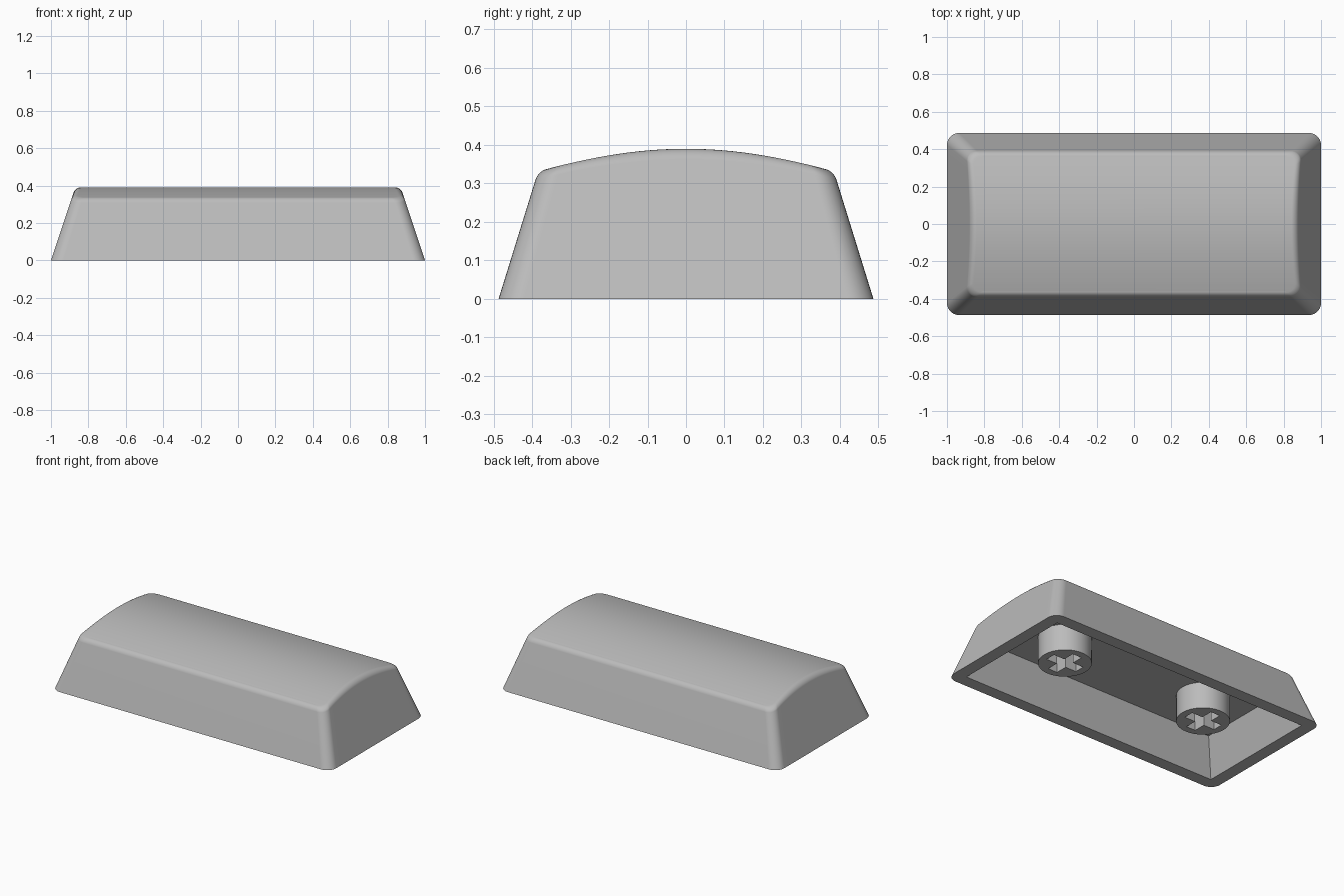
import bpy, bmesh, math

if "Cube" in bpy.data.objects:
    bpy.data.objects.remove(bpy.data.objects["Cube"])

HX, HY = 1.0, 0.487          # half footprint
WALL, CEILING = 0.08, 0.23   # shell thickness, cavity height
FILLET = 0.028               # rounding of the top rim

plastic = bpy.data.materials.new("grey plastic")
plastic.diffuse_color = (0.5, 0.5, 0.5, 1)
plastic.use_nodes = True
plastic.node_tree.nodes["Principled BSDF"].inputs["Base Color"].default_value = plastic.diffuse_color


def outline(hx, hy, r, arc=8, side=20):
    """Rounded rectangle, counter-clockwise, symmetric in x."""
    right = []
    for sign, start in ((-1, -90), (1, 0)):
        for i in range(arc + 1):
            a = math.radians(start + 90 * i / arc)
            right.append((hx - r + r * math.cos(a), sign * (hy - r) + r * math.sin(a)))
        if sign < 0:
            right += [(hx, (hy - r) * (2 * i / side - 1)) for i in range(1, side)]
    return right + [(-x, y) for x, y in reversed(right)]


def dome(y):
    return 0.39 - 1.39 + math.sqrt(1.39 ** 2 - y * y)


def finish(ob):
    ob.data.materials.clear()
    ob.data.materials.append(plastic)
    bpy.ops.object.select_all(action='DESELECT')
    ob.select_set(True)
    bpy.context.view_layer.objects.active = ob
    bpy.ops.object.shade_smooth_by_angle(angle=math.radians(30))


# Key shell: cavity ring, rim, tapered walls, rounded top edge, domed top
base = outline(HX, HY, 0.065)
cavity = outline(HX - WALL, HY - WALL, 0)
top_y = 0.38 / HY
rings = [[(x * (1 - 0.333 * CEILING / (HX - WALL)),
           y * (1 - 0.31 * CEILING / (HY - WALL)), CEILING) for x, y in cavity],
         [(x, y, 0) for x, y in cavity],
         [(x, y, 0) for x, y in base]]
for step in range(7):
    a = math.radians(90 * step / 6)
    inset, drop = FILLET * (1 - math.cos(a)), FILLET * (1 - math.sin(a))
    ring = []
    for x, y in base:
        z = dome(y * top_y) - drop
        ring.append((x * (1 - (0.333 * z + inset) / HX),
                     y * (1 - (0.31 * z + inset * 0.8) / HY), z))
    rings.append(ring)

bm = bmesh.new()
loops = [[bm.verts.new(p) for p in ring] for ring in rings]
n = len(base)
for low, high in zip(loops, loops[1:]):
    for i in range(n):
        j = (i + 1) % n
        bm.faces.new((low[i], low[j], high[j], high[i]))
top = loops[-1]
for i in range(n // 2 - 1):
    bm.faces.new((top[i], top[i + 1], top[n - 2 - i], top[n - 1 - i]))
bm.faces.new(list(reversed(loops[0])))
bmesh.ops.remove_doubles(bm, verts=bm.verts, dist=1e-5)
bmesh.ops.recalc_face_normals(bm, faces=bm.faces)
mesh = bpy.data.meshes.new("key_shell")
bm.to_mesh(mesh)
bm.free()
shell = bpy.data.objects.new("key_shell", mesh)
bpy.context.collection.objects.link(shell)
finish(shell)
weighted = shell.modifiers.new("even shading", 'WEIGHTED_NORMAL')
weighted.keep_sharp = True

# Mounting stems: round posts with a cross-shaped socket
L, W = 0.11, 0.033
cross = [(L, -W), (L, W), (W, W), (W, L), (-W, L), (-W, W),
         (-L, W), (-L, -W), (-W, -W), (-W, -L), (W, -L), (W, -W)]
circle = [(0.155 * math.cos(math.tau * i / 48), 0.155 * math.sin(math.tau * i / 48))
          for i in range(48)]
for side, name in ((-1, "left_stem"), (1, "right_stem")):
    curve = bpy.data.curves.new(name, 'CURVE')
    curve.dimensions = '2D'
    curve.fill_mode = 'BOTH'
    curve.extrude = (CEILING - 0.06) / 2
    for points in (circle, cross):
        spline = curve.splines.new('POLY')
        spline.points.add(len(points) - 1)
        for p, (x, y) in zip(spline.points, points):
            p.co = (x, y, 0, 1)
        spline.use_cyclic_u = True
    stem = bpy.data.objects.new(name, curve)
    bpy.context.collection.objects.link(stem)
    stem.location = (side * 0.52, 0, (CEILING + 0.06) / 2)
    bpy.ops.object.select_all(action='DESELECT')
    stem.select_set(True)
    bpy.context.view_layer.objects.active = stem
    bpy.ops.object.convert(target='MESH')
    stem = bpy.context.view_layer.objects.active
    bm = bmesh.new()
    bm.from_mesh(stem.data)
    bmesh.ops.remove_doubles(bm, verts=bm.verts, dist=1e-5)
    bmesh.ops.recalc_face_normals(bm, faces=bm.faces)
    bm.to_mesh(stem.data)
    bm.free()
    finish(stem)
